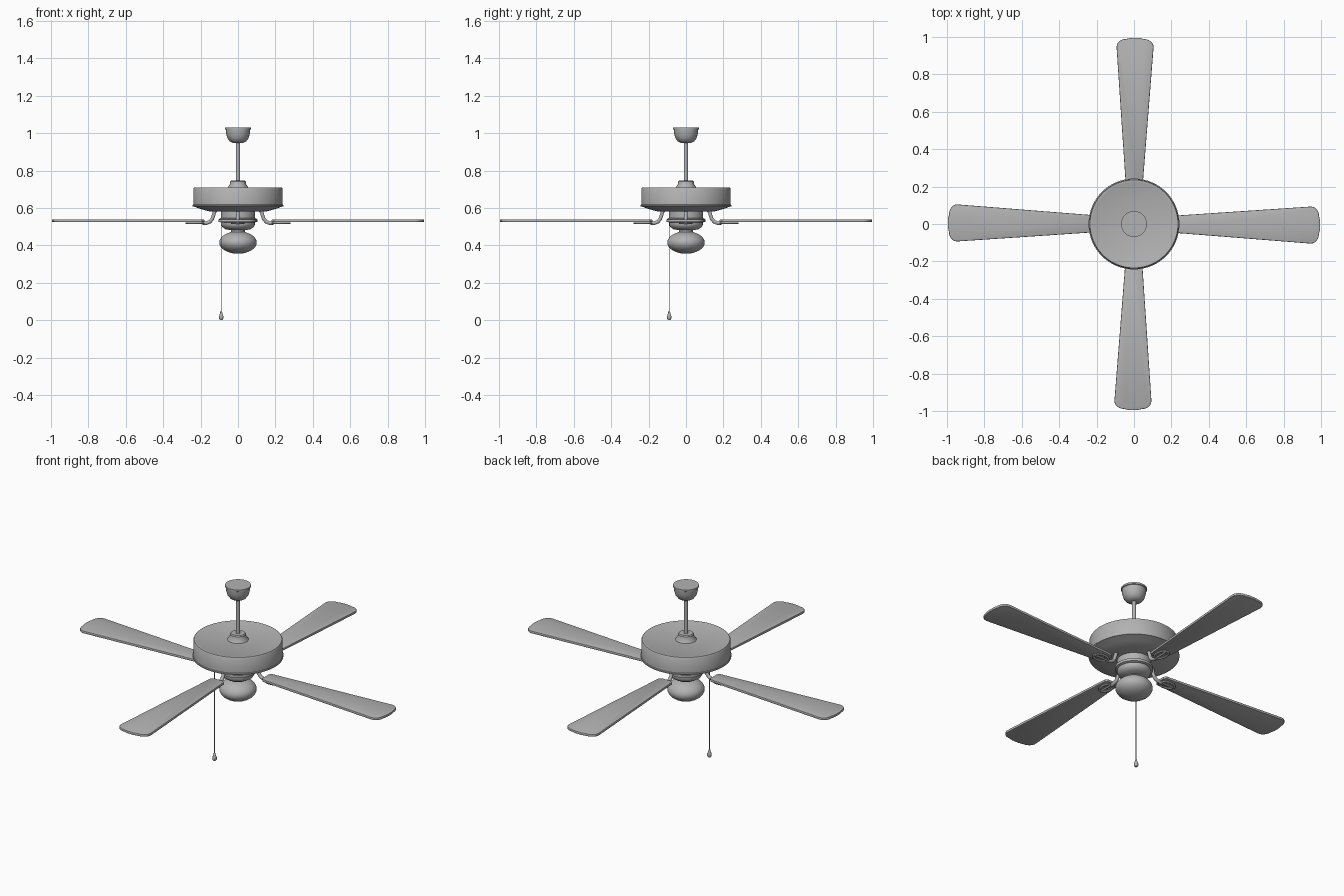
import bpy, bmesh, math
from mathutils import Matrix, Vector

cube = bpy.data.objects.get("Cube")
if cube:
    bpy.data.objects.remove(cube)

grey = bpy.data.materials.new("plain grey")
grey.use_nodes = True
GREY = (0.45, 0.45, 0.45, 1)
grey.diffuse_color = GREY
grey.node_tree.nodes["Principled BSDF"].inputs["Base Color"].default_value = GREY


def finish(name, bm, angle=35):
    bmesh.ops.recalc_face_normals(bm, faces=bm.faces)
    mesh = bpy.data.meshes.new(name)
    bm.to_mesh(mesh)
    bm.free()
    ob = bpy.data.objects.new(name, mesh)
    bpy.context.collection.objects.link(ob)
    mesh.materials.append(grey)
    bpy.ops.object.select_all(action='DESELECT')
    ob.select_set(True)
    bpy.context.view_layer.objects.active = ob
    bpy.ops.object.shade_smooth_by_angle(angle=math.radians(angle))
    return ob


def lathe(name, profile, at=(0, 0), sides=48):
    """Turn (radius, height) points around a vertical axis."""
    bm = bmesh.new()
    vs = [bm.verts.new((r, 0, z)) for r, z in profile]
    es = [bm.edges.new(p) for p in zip(vs, vs[1:])]
    bmesh.ops.spin(bm, geom=vs + es, cent=(0, 0, 0), axis=(0, 0, 1),
                   angle=math.tau, steps=sides)
    bmesh.ops.remove_doubles(bm, verts=bm.verts, dist=0.0002)
    bmesh.ops.translate(bm, verts=bm.verts, vec=(*at, 0))
    return finish(name, bm)


def tube(name, points, radius, cyclic=False, flat=1.0):
    """Sweep a round section along a path lying on the x-z or x-y plane."""
    bm = bmesh.new()
    pts = [Vector(p) for p in points]
    n, sides, rings = len(pts), 10, []
    for i, p in enumerate(pts):
        a = pts[(i - 1) % n] if cyclic or i else p
        b = pts[(i + 1) % n] if cyclic or i < n - 1 else p
        t = (b - a).normalized()
        side = Vector((0, 1, 0)) if abs(t.y) < 0.01 and not cyclic else t.cross(Vector((0, 0, 1))).normalized()
        up = t.cross(side)
        rings.append([bm.verts.new(p + radius * (side * math.cos(k * math.tau / sides)
                                                 + up * flat * math.sin(k * math.tau / sides)))
                      for k in range(sides)])
    pairs = list(zip(rings, rings[1:])) + ([(rings[-1], rings[0])] if cyclic else [])
    for r, s in pairs:
        for k in range(sides):
            j = (k + 1) % sides
            bm.faces.new((r[k], r[j], s[j], s[k]))
    if not cyclic:
        bm.faces.new(rings[0])
        bm.faces.new(rings[-1])
    return finish(name, bm, 50)


def blade(name):
    """Tapered board with rounded tip corners and softened edges."""
    root, tip, w0, w1, c = 0.18, 0.995, 0.044, 0.099, 0.05
    half = [(root, 0.03), (root + 0.012, w0), (tip - c, w1)]
    for k in range(1, 7):
        a = k * math.pi / 12
        half.append((tip - c + (c - 0.006) * math.sin(a), w1 - c + c * math.cos(a)))
    half.append((tip, 0.02))
    outline = half + [(x, -y) for x, y in reversed(half)]
    bm = bmesh.new()
    base = bm.faces.new([bm.verts.new((x, y, 0.524)) for x, y in outline])
    top = bmesh.ops.extrude_face_region(bm, geom=[base])["geom"]
    bmesh.ops.translate(bm, verts=[g for g in top if isinstance(g, bmesh.types.BMVert)],
                        vec=(0, 0, 0.015))
    rims = [e for e in bm.edges if abs(e.verts[0].co.z - e.verts[1].co.z) < 0.001]
    bmesh.ops.bevel(bm, geom=rims, offset=0.004, segments=2, affect='EDGES', profile=0.5)
    return finish(name, bm, 30)


# Ceiling canopy and hanging rod
lathe("ceiling_canopy", [(0, 1.03), (0.069, 1.03), (0.069, 1.02), (0.065, 1.018),
                         (0.063, 0.995), (0.056, 0.972), (0.044, 0.956),
                         (0.028, 0.947), (0, 0.945)])
lathe("hanging_rod", [(0, 0.96), (0.012, 0.96), (0.012, 0.73), (0, 0.73)], sides=24)
lathe("rod_collar", [(0, 0.746), (0.037, 0.746), (0.042, 0.741), (0.044, 0.725),
                     (0.058, 0.706), (0, 0.706)])

# Motor drum
lathe("motor_housing", [(0, 0.708), (0.222, 0.708), (0.227, 0.71), (0.235, 0.709),
                        (0.239, 0.703), (0.239, 0.618), (0.243, 0.616),
                        (0.243, 0.609), (0.232, 0.606), (0.2, 0.594),
                        (0.155, 0.582), (0, 0.58)], sides=64)

# Switch housing and light fitting below the motor
lathe("switch_housing", [(0, 0.585), (0.092, 0.585), (0.092, 0.545), (0.102, 0.541),
                         (0.102, 0.526), (0.09, 0.522), (0.09, 0.51), (0.083, 0.497),
                         (0.066, 0.486), (0.038, 0.481), (0.036, 0.465), (0, 0.465)])
globe = [(0.1 * math.sin(a), 0.415 + 0.06 * math.cos(a))
         for a in (k * math.pi / 20 for k in range(21))]
lathe("glass_globe", globe)

# Blades, each with its curved iron
arm_path = [(0.115, 0, 0.59), (0.126, 0, 0.58), (0.131, 0, 0.56), (0.137, 0, 0.542),
            (0.15, 0, 0.526), (0.168, 0, 0.519), (0.19, 0, 0.517)]
oval = [(0.23 + 0.045 * math.cos(a), 0.03 * math.sin(a), 0.518)
        for a in (k * math.tau / 24 for k in range(24))]
for i, side in enumerate(("left", "back", "right", "front")):
    turn = Matrix.Rotation(i * math.pi / 2 - 0.006, 4, 'Z')
    parts = [blade(side + "_blade"),
             tube(side + "_blade_arm", arm_path, 0.01),
             tube(side + "_iron_loop", oval, 0.007, cyclic=True, flat=0.7),
             tube(side + "_iron_spine", [(0.18, 0, 0.518), (0.28, 0, 0.518)], 0.007, flat=0.7)]
    for part in parts:
        part.data.transform(turn)

# Pull chain with its teardrop weight
chain = (-0.09, -0.09)
lathe("pull_chain", [(0, 0.525), (0.002, 0.525), (0.002, 0.04), (0, 0.04)], chain, 8)
lathe("chain_weight", [(0, 0.052), (0.004, 0.046), (0.008, 0.032), (0.012, 0.02),
                       (0.012, 0.01), (0.007, 0.002), (0, 0)], chain, 16)
outlet = tube("chain_outlet", [(0.085, 0, 0.525), (0.129, 0, 0.525)], 0.004)
outlet.data.transform(Matrix.Rotation(math.radians(225), 4, 'Z'))
